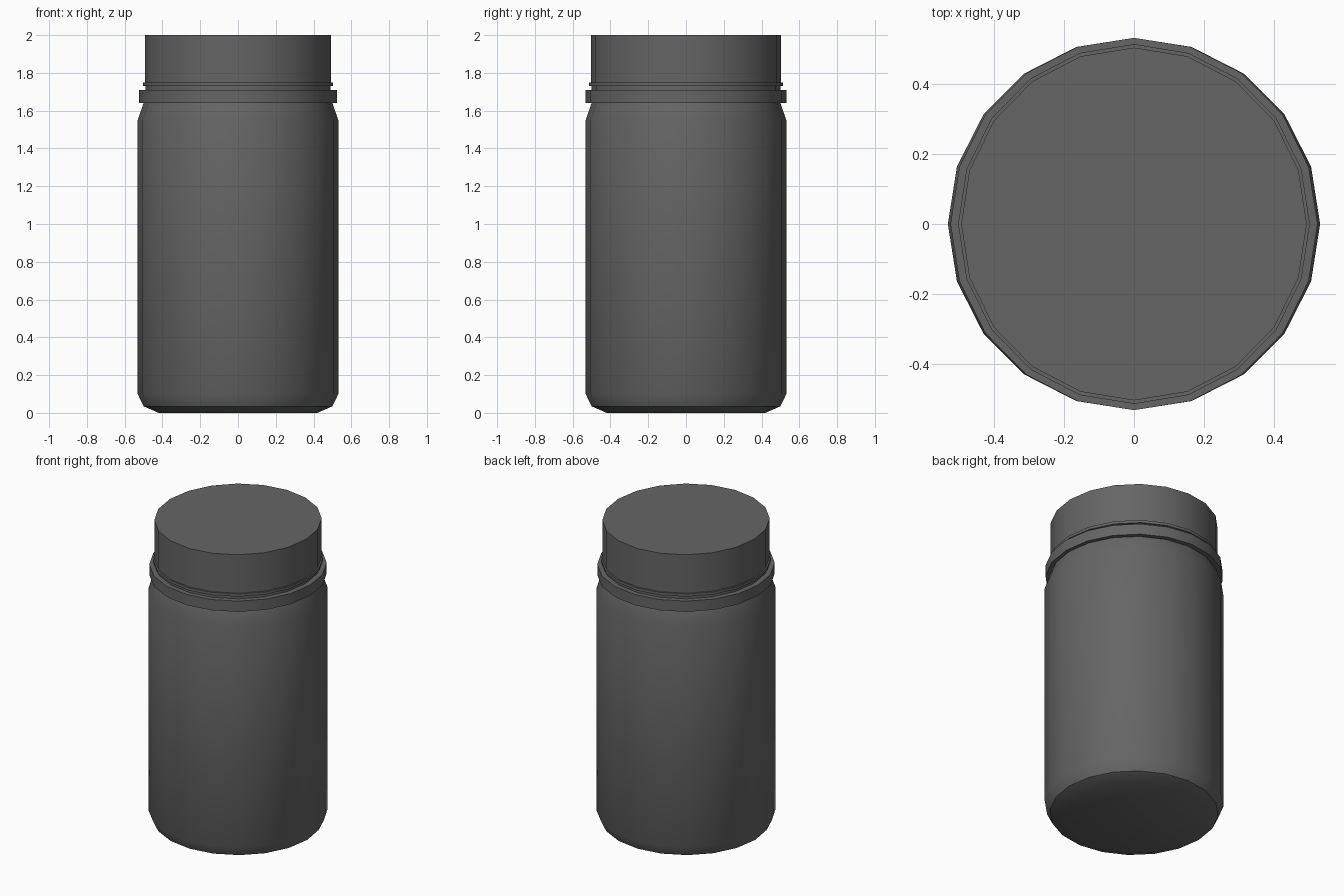
import bpy, bmesh, math

cube = bpy.data.objects.get("Cube")
if cube:
    bpy.data.objects.remove(cube, do_unlink=True)

SIDES = 20

grey = bpy.data.materials.new("dark_grey_plastic")
grey.use_nodes = True
colour = (0.13, 0.13, 0.13, 1)
grey.diffuse_color = colour
grey.node_tree.nodes["Principled BSDF"].inputs["Base Color"].default_value = colour


def turned_part(name, profile, squash=1.0):
    """Closed solid turned from (radius, height) points; squash narrows it in x."""
    bm = bmesh.new()
    rings = []
    for r, z in profile:
        ring = []
        for i in range(SIDES):
            a = math.tau * i / SIDES
            ring.append(bm.verts.new((r * squash * math.cos(a), r * math.sin(a), z)))
        rings.append(ring)
    for low, high in zip(rings, rings[1:]):
        for i in range(SIDES):
            j = (i + 1) % SIDES
            bm.faces.new((low[i], low[j], high[j], high[i]))
    bm.faces.new(rings[0][::-1])
    bm.faces.new(rings[-1])
    mesh = bpy.data.meshes.new(name)
    bm.to_mesh(mesh)
    bm.free()
    mesh.materials.append(grey)
    obj = bpy.data.objects.new(name, mesh)
    bpy.context.collection.objects.link(obj)
    bpy.ops.object.select_all(action="DESELECT")
    obj.select_set(True)
    bpy.context.view_layer.objects.active = obj
    bpy.ops.object.shade_smooth_by_angle(angle=math.radians(40))
    return obj


# Jar body with rounded foot and shoulder
turned_part("jar_body", [(0.42, 0), (0.5, 0.035), (0.531, 0.1),
                         (0.531, 1.55), (0.5, 1.64)])
# Neck joining the body to the lid
turned_part("neck", [(0.5, 1.62), (0.5, 1.74)], 0.98)
# Wide collar and thin sealing ring
turned_part("collar", [(0.531, 1.64), (0.531, 1.71)], 0.986)
turned_part("sealing_ring", [(0.513, 1.73), (0.513, 1.748)], 0.978)
# Flat-topped lid
turned_part("lid", [(0.503, 1.735), (0.503, 2)], 0.98)
